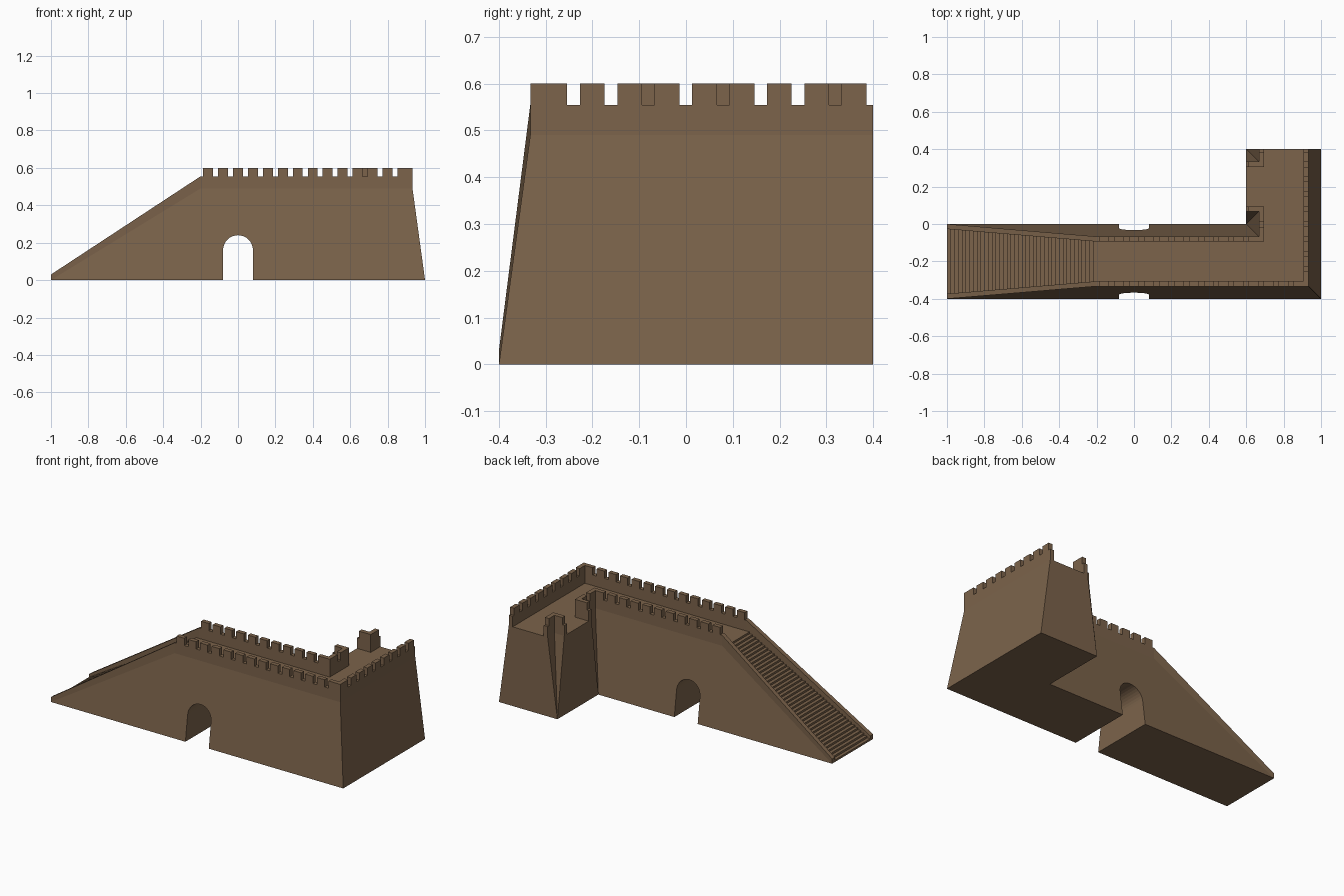
import bpy, bmesh, math

if "Cube" in bpy.data.objects:
    bpy.data.objects.remove(bpy.data.objects["Cube"])

stone = bpy.data.materials.new("brown_stone")
stone.diffuse_color = (0.2, 0.125, 0.07, 1)
stone.use_nodes = True
stone.node_tree.nodes["Principled BSDF"].inputs["Base Color"].default_value = stone.diffuse_color

FLOOR, CRENEL, TOP = 0.49, 0.555, 0.60   # walkway, gap and merlon heights
THICK = 0.027                            # parapet thickness
LEAN = 0.067                             # inward lean of the wall faces


def finish(name, bm):
    bmesh.ops.recalc_face_normals(bm, faces=bm.faces)
    mesh = bpy.data.meshes.new(name)
    bm.to_mesh(mesh)
    bm.free()
    mesh.materials.append(stone)
    obj = bpy.data.objects.new(name, mesh)
    bpy.context.collection.objects.link(obj)
    return obj


def prism(bm, lower, upper):
    """Solid between two matching loops of points."""
    a = [bm.verts.new(p) for p in lower]
    b = [bm.verts.new(p) for p in upper]
    n = len(a)
    bm.faces.new(a[::-1])
    bm.faces.new(b)
    for i in range(n):
        j = (i + 1) % n
        bm.faces.new((a[i], a[j], b[j], b[i]))


def rect(x0, x1, y0, y1, z):
    return [(x0, y0, z), (x1, y0, z), (x1, y1, z), (x0, y1, z)]


def frustum(name, base, top):
    bm = bmesh.new()
    prism(bm, rect(*base, 0), rect(*top, FLOOR))
    return finish(name, bm)


def boolean(obj, other, operation):
    mod = obj.modifiers.new(operation.lower(), 'BOOLEAN')
    mod.operation, mod.solver, mod.object = operation, 'EXACT', other
    bpy.context.view_layer.objects.active = obj
    bpy.ops.object.modifier_apply(modifier=mod.name)
    bpy.data.objects.remove(other)


def parapet(name, axis, side, start, end, merlons):
    """Crenellated profile along x or y, extruded from side by THICK."""
    pts = [(start, FLOOR)]
    if merlons[0][0] > start:
        pts.append((start, CRENEL))
    for i, (a, b) in enumerate(merlons):
        if a > start:
            pts.append((a, CRENEL))
        pts += [(a, TOP), (b, TOP)]
        if b < end:
            pts.append((b, CRENEL))
    if merlons[-1][1] < end:
        pts.append((end, CRENEL))
    pts.append((end, FLOOR))
    place = (lambda s, t, z: (s, t, z)) if axis == 'x' else (lambda s, t, z: (t, s, z))
    bm = bmesh.new()
    prism(bm, [place(s, side, z) for s, z in pts],
          [place(s, side + THICK, z) for s, z in pts])
    return finish(name, bm)


# Leaning wall body: long wall, end wing and side stub joined together
wall = frustum("wall_body", (-0.2, 1, -0.4, 0), (-0.2, 1 - LEAN, -0.4 + LEAN, -LEAN))
wing = frustum("wing", (0.6, 1, -0.4, 0.4), (0.6 + LEAN, 1 - LEAN, -0.4 + LEAN, 0.4))
stub = frustum("stub", (0.6, 1, 0, 0.4), (0.6, 1 - LEAN, LEAN, 0.4 - LEAN))
boolean(wall, wing, 'UNION')
boolean(wall, stub, 'UNION')

# Arched passage
arch = [(-0.08, -0.1), (0.08, -0.1)]
arch += [(0.08 * math.cos(a), 0.16 + 0.08 * math.sin(a))
         for a in (math.pi * i / 16 for i in range(17))]
bm = bmesh.new()
prism(bm, [(x, -0.6, z) for x, z in arch], [(x, 0.2, z) for x, z in arch])
boolean(wall, finish("arch_cutter", bm), 'DIFFERENCE')

# Wedge under the stairs
bm = bmesh.new()
prism(bm, [(-1, -0.4, 0), (-0.2, -0.4, 0), (-0.2, -0.4 + LEAN, FLOOR)],
      [(-1, 0, 0), (-0.2, 0, 0), (-0.2, -LEAN, FLOOR)])
finish("stair_ramp", bm)

# Stair treads narrowing toward the top
STEPS = 40
bm = bmesh.new()
for i in range(STEPS):
    f, g = i / STEPS, (i + 1) / STEPS
    x0, x1 = -1 + 0.8 * f, -1 + 0.8 * g
    z0, z1 = FLOOR * f, FLOOR * g
    h0, h1 = 0.178 - LEAN * f, 0.178 - LEAN * g
    prism(bm, [(x0, -0.2 - h0, z0), (x1, -0.2 - h1, z1), (x0, -0.2 - h0, z1)],
          [(x0, -0.2 + h0, z0), (x1, -0.2 + h1, z1), (x0, -0.2 + h0, z1)])
finish("stair_steps", bm)

# Sloping curbs on both sides of the stairs
for name, s in (("front_stair_curb", -1), ("back_stair_curb", 1)):
    def end_loop(x, outer, z0, z1):
        a, b = -0.2 + s * outer, -0.2 + s * (outer - THICK)
        return [(x, a, z0), (x, b, z0), (x, b, z1), (x, a, z1)]
    bm = bmesh.new()
    prism(bm, end_loop(-1, 0.2, 0, 0.03), end_loop(-0.2, 0.2 - LEAN, FLOOR, CRENEL))
    finish(name, bm)

# Battlements
M = 0.053
row = [(-0.187 + 0.08 * k, -0.187 + 0.08 * k + M) for k in range(13)]
parapet("front_parapet", 'x', -0.4 + LEAN, -0.2, 0.933, row + [(0.853, 0.933)])
parapet("back_parapet", 'x', -LEAN - THICK, -0.2, 0.694, row[:10] + [(0.613, 0.694)])
side = [(-0.227 + 0.08 * k, -0.227 + 0.08 * k + M) for k in range(8)]
parapet("right_parapet", 'y', 0.933 - THICK, -0.333, 0.4, [(-0.333, -0.255)] + side)
parapet("inner_parapet", 'y', 0.667, -0.094, 0.094, [(-0.094, -0.015), (0.013, 0.094)])
parapet("stub_near_parapet", 'x', 0.067, 0.6, 0.694, [(0.613, 0.694)])
parapet("stub_far_parapet", 'x', 0.306, 0.6, 0.694, [(0.613, 0.694)])
parapet("wing_end_parapet", 'y', 0.667, 0.306, 0.4, [(0.306, 0.386)])
